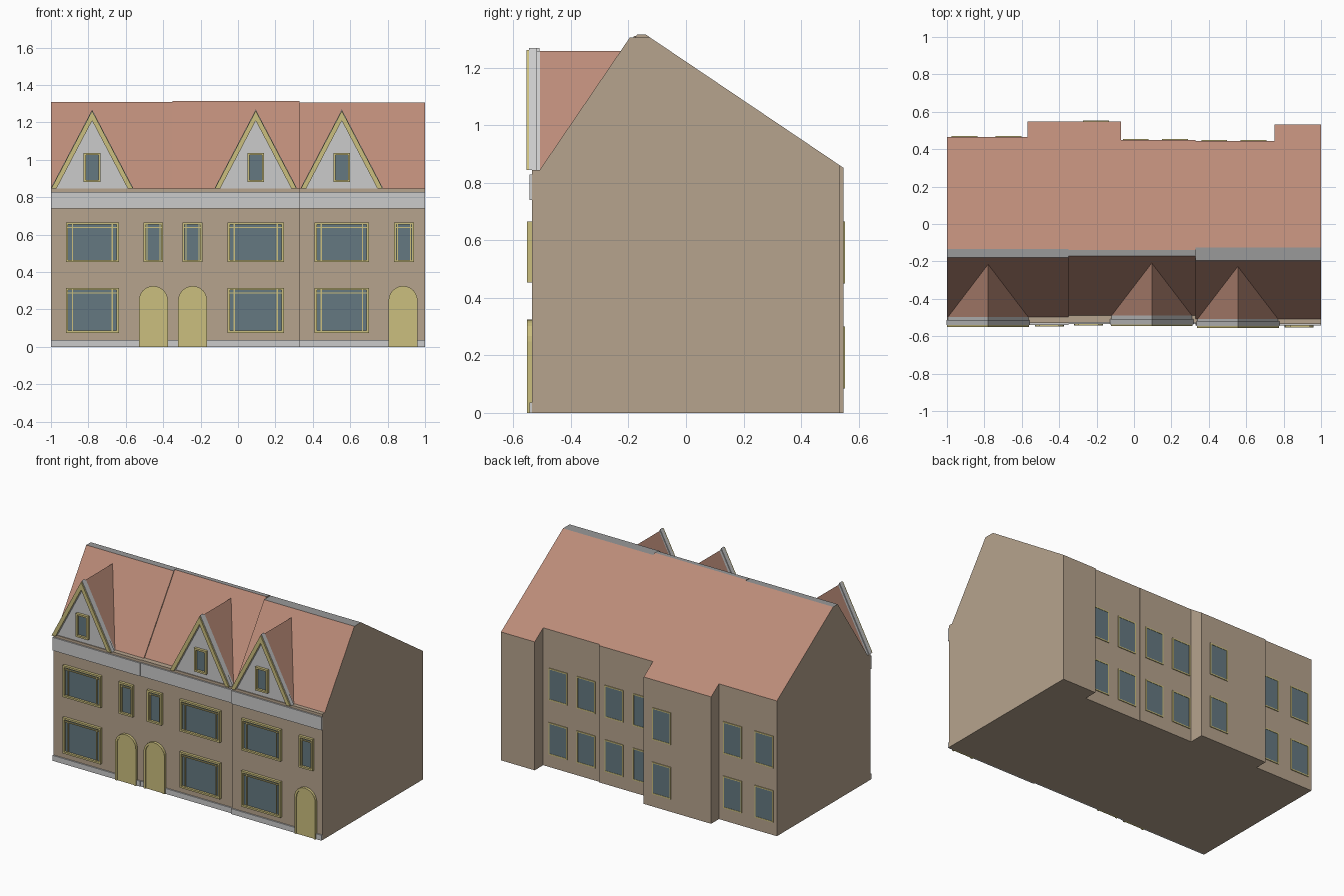
import bpy, bmesh, math
from mathutils import Vector

if "Cube" in bpy.data.objects:
    bpy.data.objects.remove(bpy.data.objects["Cube"])


def material(name, r, g, b):
    m = bpy.data.materials.new(name)
    m.diffuse_color = (r, g, b, 1)
    m.use_nodes = True
    m.node_tree.nodes["Principled BSDF"].inputs["Base Color"].default_value = m.diffuse_color
    return m


BRICK = material("brick", .47, .37, .27)
ROOF = material("roof_tile", .50, .26, .19)
YELLOW = material("yellow_trim", .60, .52, .21)
GLASS = material("glass", .13, .19, .22)
WHITE = material("white_render", .70, .69, .67)
GREY = material("ridge_grey", .32, .32, .32)


def finish(bm, name, *mats):
    bmesh.ops.recalc_face_normals(bm, faces=bm.faces)
    me = bpy.data.meshes.new(name)
    bm.to_mesh(me)
    bm.free()
    for m in mats:
        me.materials.append(m)
    ob = bpy.data.objects.new(name, me)
    bpy.context.collection.objects.link(ob)
    return ob


def boxes(name, mat, items):
    bm = bmesh.new()
    for x0, x1, y0, y1, z0, z1 in items:
        vs = bmesh.ops.create_cube(bm, size=1)["verts"]
        for v in vs:
            v.co = ((x0 + x1) / 2 + v.co.x * (x1 - x0),
                    (y0 + y1) / 2 + v.co.y * (y1 - y0),
                    (z0 + z1) / 2 + v.co.z * (z1 - z0))
    return finish(bm, name, mat)


def extrude(bm, pts, vec):
    f = bm.faces.new([bm.verts.new(p) for p in pts])
    r = bmesh.ops.extrude_face_region(bm, geom=[f], use_keep_orig=True)
    bmesh.ops.translate(bm, vec=vec, verts=[v for v in r["geom"] if isinstance(v, bmesh.types.BMVert)])


def slab(name, mat, xz, y0, y1):
    # outline in x, z given thickness along y
    bm = bmesh.new()
    extrude(bm, [(x, y0, z) for x, z in xz], (0, y1 - y0, 0))
    return finish(bm, name, mat)


def window(name, x0, x1, z0, z1, wall, side, casement=0.0, t=.012):
    # side is -1 for the front, 1 for the back
    def ys(a, b):
        return sorted((wall + side * a, wall + side * b))
    o = ys(-.01, .018 if side < 0 else .005)
    bars = [(x0, x0 + t, *o, z0, z1), (x1 - t, x1, *o, z0, z1),
            (x0 + t, x1 - t, *o, z0, z0 + t), (x0 + t, x1 - t, *o, z1 - t, z1)]
    if casement:
        i, s = ys(-.005, .01), .006
        for x in (x0 + casement, x1 - casement):
            bars.append((x - s / 2, x + s / 2, *i, z0 + t, z1 - t))
        bars.append((x0 + t, x1 - t, *i, z1 - .031, z1 - .025))
    boxes(name + "_frame", YELLOW, bars)
    boxes(name + "_glass", GLASS, [(x0 + t, x1 - t, *ys(-.01, .003), z0 + t, z1 - t)])


def house(name, front, eave, ridge_y, ridge_z, back):
    # stepped footprint raised, then sliced by the roof planes
    bm = bmesh.new()
    xa, xb = back[0][0], back[-1][0]
    foot = [(xa, eave, 0), (xb, eave, 0)] + [(x, y, 0) for x, y in reversed(back)]
    extrude(bm, foot, (0, 0, 1.6))
    dy, dz = ridge_y - eave, ridge_z - .845
    for co, no in (((0, eave, .845), Vector((0, -dz, dy))),
                   ((0, -.14, 1.315), Vector((0, .465, .69))),
                   ((0, 0, ridge_z), Vector((0, 0, 1)))):
        r = bmesh.ops.bisect_plane(bm, geom=bm.verts[:] + bm.edges[:] + bm.faces[:], dist=1e-5,
                                   plane_co=co, plane_no=no.normalized(), clear_outer=True)
        cut = [e for e in bm.edges if e.is_boundary]
        bmesh.ops.contextual_create(bm, geom=cut)
    bmesh.ops.recalc_face_normals(bm, faces=bm.faces)
    for f in bm.faces:
        if f.normal.z > .98:
            f.material_index = 2
        elif f.normal.z > .1:
            f.material_index = 1
    finish(bm, name + "_body", BRICK, ROOF, GREY)
    # brick front, white band and eaves
    boxes(name + "_front_wall", BRICK, [(xa, xb, front, eave, 0, .845)])
    boxes(name + "_white_band", WHITE, [(xa, xb, front - .009, front, .74, .828)])


def dormer(name, cx, front, eave):
    w, z0, z1 = .215, .845, 1.258
    slope_run = (z1 - z0) * RUN
    # roof wedge dying into the main slope
    bm = bmesh.new()
    l, r, a, b = [bm.verts.new(p) for p in ((cx - w, eave, z0), (cx + w, eave, z0),
                                            (cx, eave, z1), (cx, eave + slope_run, z1))]
    for f in ((l, r, a), (l, a, b), (r, b, a), (l, b, r)):
        bm.faces.new(f)
    finish(bm, name + "_roof", ROOF)
    slab(name + "_gable", WHITE, [(cx - w, z0), (cx + w, z0), (cx, z1)], front + .005, eave)

    def vee(h, top, d):
        return [(cx - h, z0), (cx, top), (cx + h, z0), (cx + h - d, z0),
                (cx, top - d * (top - z0) / h), (cx - h + d, z0)]
    slab(name + "_white_verge", WHITE, vee(.222, 1.268, .03), front - .01, front + .017)
    slab(name + "_yellow_verge", YELLOW, vee(.219, 1.262, .028), front - .02, front - .01)
    window(name + "_window", cx - .045, cx + .045, .88, 1.037, front + .005, -1)


def door(name, x0, x1, front):
    cx = (x0 + x1) / 2

    def arch(r):
        c = .325 - (x1 - x0) / 2
        return [(cx - r, 0), (cx + r, 0)] + [(cx + r * math.cos(a), c + r * math.sin(a))
                                             for a in (math.pi * i / 12 for i in range(13))]
    R = (x1 - x0) / 2
    slab(name + "_panel", YELLOW, arch(R - .012), front - .012, front + .01)
    outer, inner = arch(R), arch(R - .014)
    slab(name + "_surround", YELLOW, outer[1:] + outer[:1] + inner[:1] + inner[:1:-1] + inner[1:2],
         front - .018, front + .005)


RUN = .31 / .465
# name, front, eave, ridge y, ridge z, back outline, dormer, wide window, small window, door
HOUSES = [
    ("left_house", -.53, -.498, -.18, 1.31, [(-1, .465), (-.57, .465), (-.57, .548), (-.35, .548)],
     -.78, (-.92, -.637), (-.505, -.40), (-.53, -.375)),
    ("middle_house", -.526, -.49, -.17, 1.315, [(-.35, .548), (-.07, .548), (-.07, .45), (.33, .45)],
     .095, (-.055, .245), (-.297, -.19), (-.32, -.165)),
    ("right_house", -.535, -.508, -.195, 1.305, [(.33, .443), (.75, .443), (.75, .533), (1, .533)],
     .555, (.41, .70), (.835, .94), (.805, .96)),
]
for n, front, eave, ry, rz, back, dx, wide, small, dr in HOUSES:
    house(n, front, eave, ry, rz, back)
    RUN = (ry - eave) / (rz - .845)
    dormer(n + "_dormer", dx, front, eave)
    window(n + "_upper_window", *wide, .453, .665, front, -1, .035)
    window(n + "_lower_window", *wide, .075, .315, front, -1, .035)
    window(n + "_small_window", *small, .453, .665, front, -1, .018)
    door(n + "_door", *dr, front)
    # plinth broken by the door
    xa, xb = back[0][0], back[-1][0]
    boxes(n + "_plinth", WHITE, [(xa, dr[0], front - .009, front, 0, .036),
                                 (dr[1], xb, front - .009, front, 0, .036)])

# back windows in two rows
for i, (x, y) in enumerate([(-.975, .465), (-.74, .465), (-.272, .548), (-.06, .45),
                            (.15, .45), (.36, .443), (.57, .443)]):
    for row, z in (("lower", .085), ("upper", .45)):
        window(f"back_{row}_window_{i + 1}", x, x + .138, z, z + .215, y, 1, t=.008)
